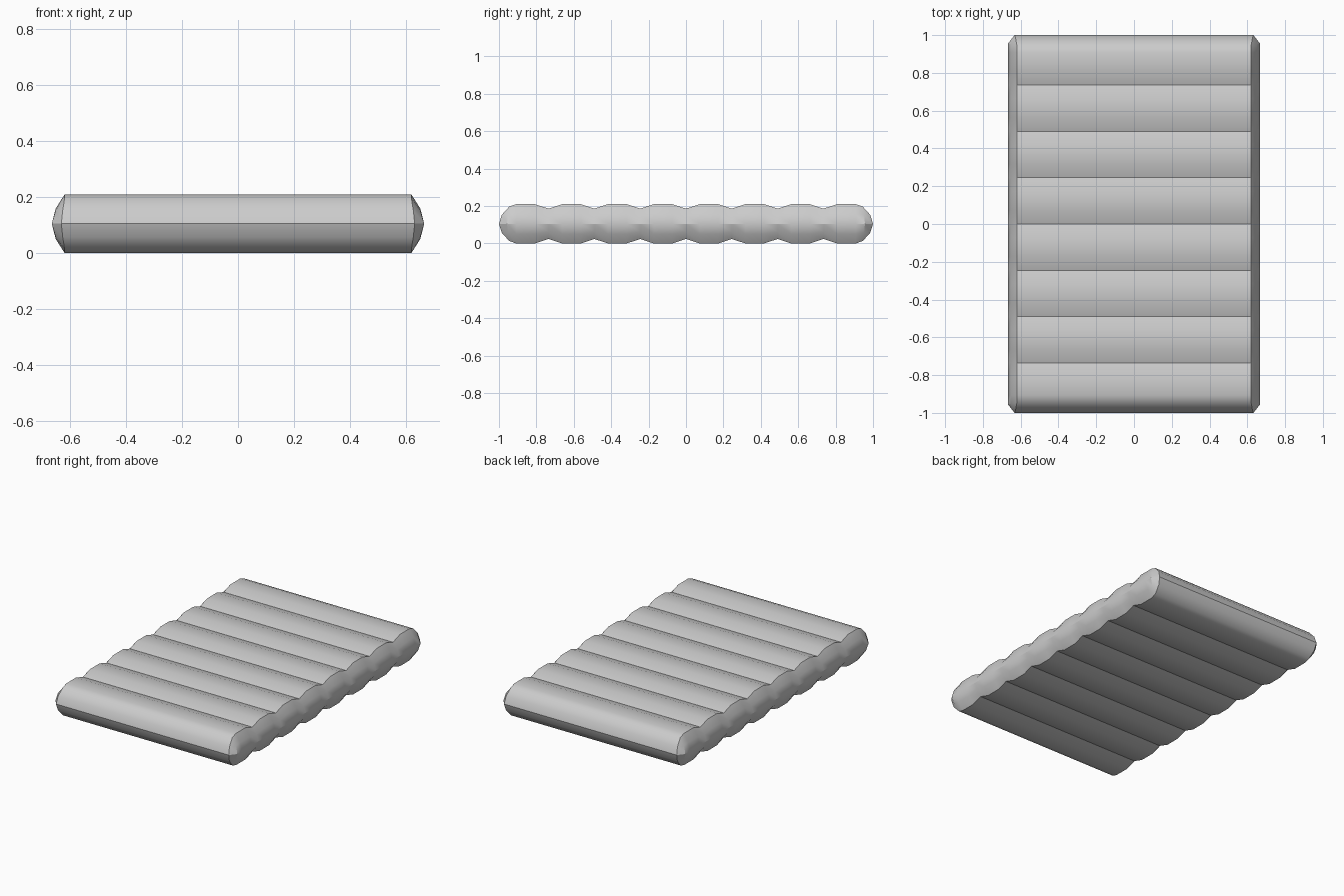
import bpy, bmesh, math

if "Cube" in bpy.data.objects:
    bpy.data.objects.remove(bpy.data.objects["Cube"])

MID = 0.105
PITCH = 0.245

# Half-thickness stations along the length: valley, two crest points, valley...
stations = [(-0.945, 0.092)]
for i in range(-4, 4):
    c = (i + 0.5) * PITCH
    if i > -4:
        stations.append((i * PITCH, 0.081))
    stations += [(c - 0.05, 0.105), (c + 0.05, 0.105)]
stations.append((0.945, 0.092))
n = len(stations)

# Rim levels: height factor, outward bulge, end bulge, corner offset
levels = [(1, 0, 0, 0), (0.52, 0.032, 0.04, 0.007), (0, 0.046, 0.055, 0.012),
          (-0.52, 0.032, 0.04, 0.007), (-1, 0, 0, 0)]

bm = bmesh.new()
rings = []
for f, bx, by, c in levels:
    ring = []
    for side in (1, -1):
        ss = stations if side == 1 else stations[::-1]
        # Side wall follows the ribs; end wall starts past a clipped corner
        for k, (y, h) in enumerate(ss):
            yy = y
            if k in (0, n - 1):
                yy += math.copysign(c, y)
            ring.append(bm.verts.new((side * (0.62 + bx), yy, MID + f * h)))
        end = 0.945 + by
        h = ss[-1][1]
        for sx in (side, -side):
            ring.append(bm.verts.new((sx * (0.62 + c), side * end, MID + f * h)))
    rings.append(ring)

# Bulging rim all the way round
m = len(rings[0])
for a, b in zip(rings, rings[1:]):
    for i in range(m):
        j = (i + 1) % m
        bm.faces.new((a[i], b[i], b[j], a[j]))

# Ribbed top and bottom
for ring in (rings[0], rings[-1]):
    right, left = ring[:n], ring[n + 2:2 * n + 2][::-1]
    for i in range(n - 1):
        bm.faces.new((right[i], right[i + 1], left[i + 1], left[i]))

bmesh.ops.remove_doubles(bm, verts=bm.verts, dist=0.0005)
bmesh.ops.recalc_face_normals(bm, faces=bm.faces)
mesh = bpy.data.meshes.new("air_mattress")
bm.to_mesh(mesh)
bm.free()
obj = bpy.data.objects.new("air_mattress", mesh)
bpy.context.collection.objects.link(obj)
bpy.context.view_layer.objects.active = obj
obj.select_set(True)
bpy.ops.object.shade_smooth_by_angle(angle=math.radians(30))
